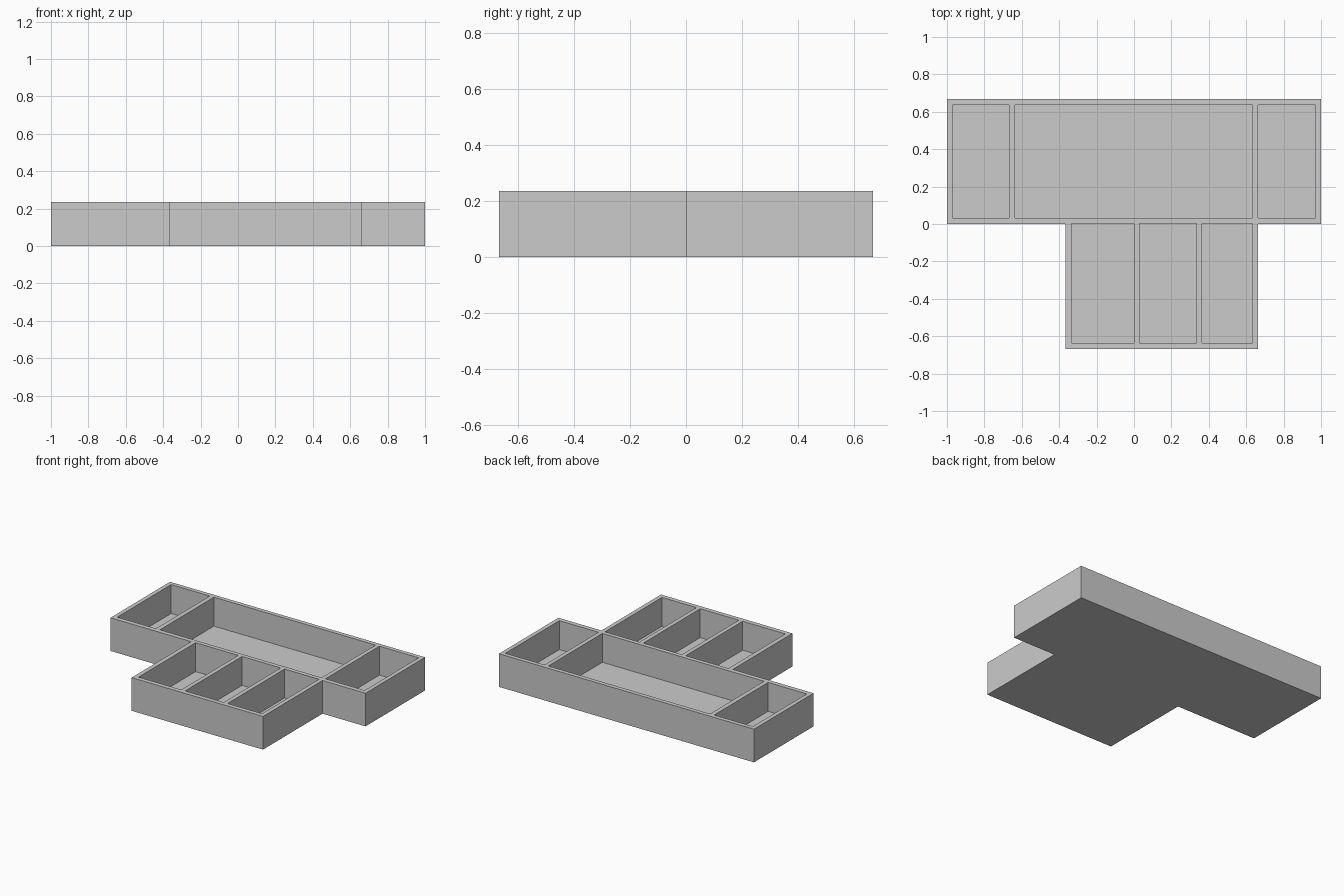
import bpy, bmesh

if "Cube" in bpy.data.objects:
    bpy.data.objects.remove(bpy.data.objects["Cube"])

HEIGHT, FLOOR = 0.235, 0.03


def make_object(name, bm):
    bmesh.ops.recalc_face_normals(bm, faces=bm.faces)
    mesh = bpy.data.meshes.new(name)
    bm.to_mesh(mesh)
    bm.free()
    obj = bpy.data.objects.new(name, mesh)
    bpy.context.collection.objects.link(obj)
    return obj


def add_prism(bm, outline, z0, z1):
    face = bm.faces.new([bm.verts.new((x, y, z0)) for x, y in outline])
    top = bmesh.ops.extrude_face_region(bm, geom=[face], use_keep_orig=True)["geom"]
    verts = [v for v in top if isinstance(v, bmesh.types.BMVert)]
    bmesh.ops.translate(bm, verts=verts, vec=(0, 0, z1 - z0))


# T-shaped tray body
bm = bmesh.new()
add_prism(bm, [(-1, 0), (-0.367, 0), (-0.367, -0.667), (0.663, -0.667),
               (0.663, 0), (1, 0), (1, 0.667), (-1, 0.667)], 0, HEIGHT)
tray = make_object("compartment_tray", bm)

# Compartments: back row of three, front row of three
rows = [
    (0.033, 0.637, [(-0.97, -0.667), (-0.635, 0.633), (0.663, 0.97)]),
    (-0.635, 0.003, [(-0.335, 0.0), (0.03, 0.333), (0.363, 0.633)]),
]
bm = bmesh.new()
for y0, y1, spans in rows:
    for x0, x1 in spans:
        add_prism(bm, [(x0, y0), (x1, y0), (x1, y1), (x0, y1)], FLOOR, HEIGHT + 0.1)
cutter = make_object("compartment_cutter", bm)
cutter.hide_render = True

# Hollow out the compartments
cut = tray.modifiers.new("compartments", "BOOLEAN")
cut.operation = "DIFFERENCE"
cut.solver = "EXACT"
cut.object = cutter
bpy.context.view_layer.objects.active = tray
tray.select_set(True)
bpy.ops.object.modifier_apply(modifier=cut.name)
bpy.data.objects.remove(cutter)
